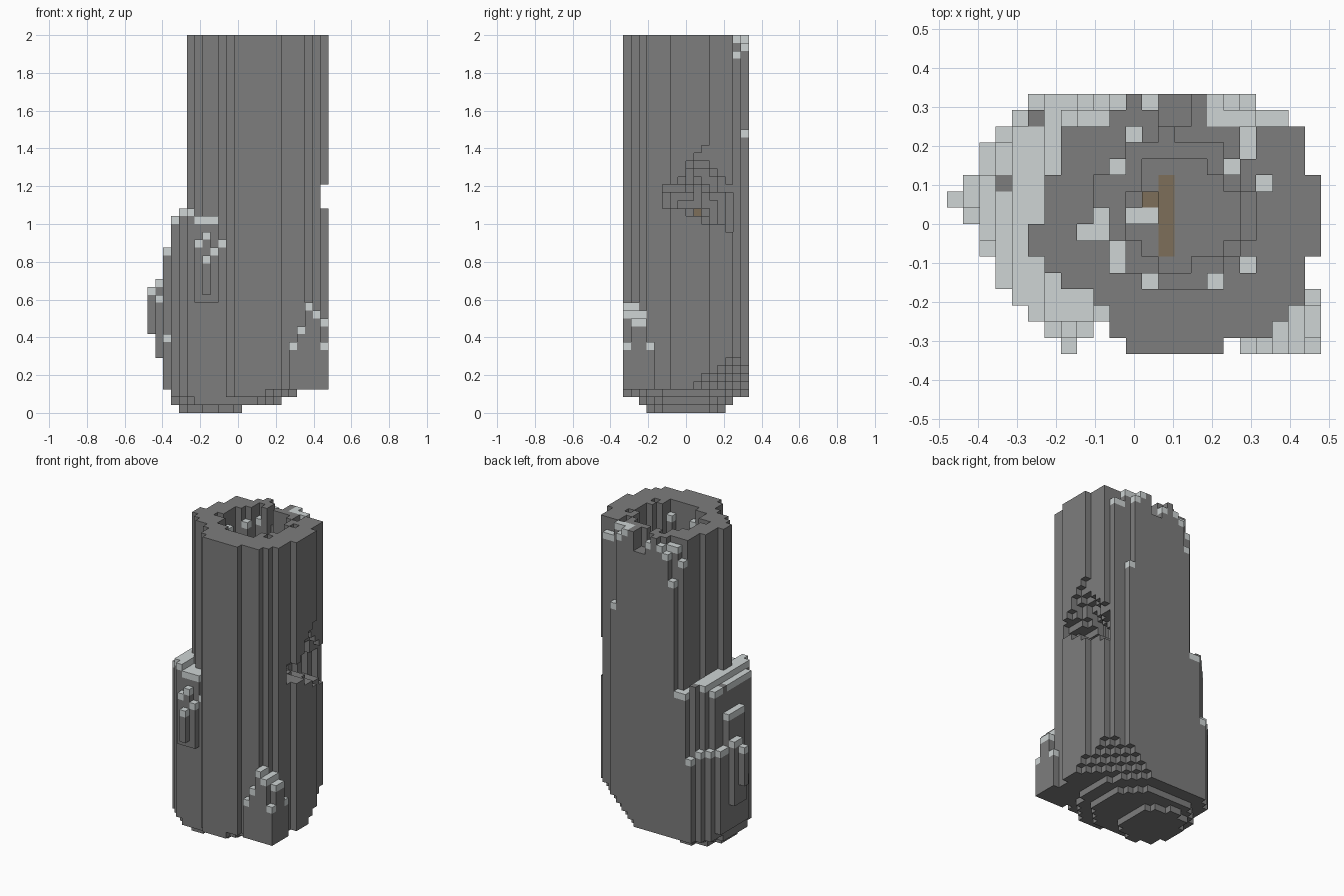
import bpy, bmesh
from mathutils import Vector

if "Cube" in bpy.data.objects:
    bpy.data.objects.remove(bpy.data.objects["Cube"], do_unlink=True)

S = 1 / 24                      # block size
NX, NY, NZ = 23, 16, 48
DARK, PALE, BROWN = 0, 1, 2


def material(name, rgb):
    m = bpy.data.materials.new(name)
    m.use_nodes = True
    col = (*rgb, 1)
    m.diffuse_color = col
    m.node_tree.nodes["Principled BSDF"].inputs["Base Color"].default_value = col
    return m


MATS = [material("dark_grey", (.205, .205, .205)),
        material("pale_grey", (.62, .66, .66)),
        material("brown", (.205, .158, .1))]

# Plan outline of each block row, front to back
TRUNK_LEFT = [11, 10, 10, 9, 7, 6, 5, 5, 6, 6, 6, 7, 7, 7, 7, 8]
TRUNK_RIGHT = [17, 20, 21, 22, 22, 22, 23, 23, 23, 23, 23, 22, 22, 22, 21, 19]
ROOT_LEFT = [7, 6, 5, 4, 3, 3, 2, 2, 1, 0, 1, 2, 2, 3, 4, 5]

# Underside layers: centre x, radius x, radius y
UNDERSIDE = [(-.14, .18, .19), (-.06, .3, .27), (-.02, .34, .35), (.04, .47, .37)]

# Worn blocks on the inner rim
WORN = {(11, 13), (10, 11), (8, 7), (9, 8), (9, 7), (10, 5), (10, 6), (12, 4),
        (16, 4), (18, 5), (19, 10), (17, 11), (18, 12), (18, 13)}

# Tops of the broken back wall
BACK_TOPS = {(10, 15): 47, (9, 15): 46, (8, 15): 42, (12, 15): 47, (17, 15): 47,
             (18, 15): 36, (19, 14): 46, (20, 14): 46,
             (7, 14): 45, (8, 14): 47, (9, 14): 47}

# Side root blocks that stop lower than their neighbours
LOW_ROOT = {(7, 0): 20, (6, 1): 22, (7, 1): 23, (8, 1): 21, (9, 2): 22,
            (2, 6): 10, (1, 8): 15, (2, 11): 16, (2, 12): 16, (3, 13): 16,
            (4, 14): 16, (5, 15): 15}
BARE_ROOT = {(3, 10), (5, 14)}


def centre(i, j, k):
    return (i - 11) * S, (j - 7.5) * S, (k + .5) * S


def under_cut(i, j, k):
    x, y, _ = centre(i, j, k)
    if k < 8 and x + y > .38 + .04 * k:
        return True
    if k >= len(UNDERSIDE) or (k > 1 and x < 0):
        return False
    cx, rx, ry = UNDERSIDE[k]
    return ((x - cx) / rx) ** 2 + (y / ry) ** 2 > 1


def in_hollow(i, j, k):
    x, y, _ = centre(i, j, k)
    shaft = k >= 25 and (x - .12) ** 2 + (y - .03) ** 2 < .14 ** 2
    basin = k >= 43 and (x - .1) ** 2 + (y - .03) ** 2 < .2 ** 2
    return shaft or basin


def in_side_hole(i, j, k):
    # Ragged opening that narrows from the outer wall to the shaft
    x, y, z = centre(i, j, k)
    if x < .12:
        return False
    t = .2 + .8 * max(0, x - .24) / .22
    y = .05 + (y - .05) / t
    z = 1.065 + (z - 1.065) / t
    low = 1.08 - .42 * max(0, y + .05)
    high = max(1.215, 1.42 - 1.3 * abs(y - .1))
    return -.18 < y < .34 and low < z < high


def trunk_top(i, j):
    if (i, j) in BACK_TOPS:
        return BACK_TOPS[i, j]
    if j >= 14 and i in (13, 14):
        return NZ - 3                       # notch in the back rim
    return NZ - 2 if (i, j) in WORN else NZ


def pale_top(i, j):
    return (i, j) in WORN or (i, j) in BACK_TOPS or (j >= 14 and i >= 16)


trunk, side_root, front_root, floor = {}, {}, {}, {}

# Hollow trunk
for j in range(NY):
    for i in range(TRUNK_LEFT[j], TRUNK_RIGHT[j]):
        top = trunk_top(i, j)
        for k in range(top):
            if under_cut(i, j, k) or in_side_hole(i, j, k):
                continue
            if in_hollow(i, j, k) and (i, j) not in WORN:
                continue
            trunk[i, j, k] = PALE if k == top - 1 and pale_top(i, j) else DARK

# Stepped root wrapped round one side
for j in range(NY):
    for i in range(ROOT_LEFT[j], TRUNK_LEFT[j]):
        if (j == 0 and i > 7) or (j == 1 and i > 8):
            continue
        top = {0: 16, 1: 17, 2: 21, 4: 26, 5: 26}.get(i, 25)
        top = LOW_ROOT.get((i, j), top)
        low = {0: 10, 1: 7, 2: 3}.get(i, 0)
        if j < 2:
            low = 15 - j
        for k in range(low, top):
            if not under_cut(i, j, k):
                pale = k == top - 1 and (i, j) not in BARE_ROOT
                side_root[i, j, k] = PALE if pale else DARK

# Small peaked root at the front corner
PEAK = {18: 9, 19: 11, 20: 14, 21: 13, 22: 9}
for j in range(4):
    for i in range(max(18, TRUNK_RIGHT[j]), NX):
        top = 12 if i == 22 and j in (1, 2) else PEAK[i]
        for k in range(3, top):
            front_root[i, j, k] = PALE if k == top - 1 else DARK

# Floor of the hollow
for j in range(6, 11):
    floor[13, j, 24] = BROWN
floor[12, 9, 25] = BROWN
for i in (11, 12):
    floor[i, 8, 25] = PALE
for key in floor:
    trunk.pop(key, None)

PARTS = {"hollow_trunk": trunk, "side_root": side_root,
         "front_root": front_root, "hollow_floor": floor}
SOLID = set().union(*PARTS.values())
DIRS = [(a, s) for a in range(3) for s in (0, 1)]


def build(name, blocks):
    bm = bmesh.new()
    verts = {}

    def vert(p):
        if p not in verts:
            verts[p] = bm.verts.new(Vector((p[0] - 11.5, p[1] - 8, p[2])) * S)
        return verts[p]

    for cell, mat in blocks.items():
        for axis, side in DIRS:
            near = list(cell)
            near[axis] += 2 * side - 1
            if tuple(near) in SOLID:
                continue
            u, v = (axis + 1) % 3, (axis + 2) % 3
            ring = []
            for du, dv in ((0, 0), (1, 0), (1, 1), (0, 1)):
                p = list(cell)
                p[axis] += side
                p[u] += du
                p[v] += dv
                ring.append(vert(tuple(p)))
            face = bm.faces.new(ring if side else ring[::-1])
            face.material_index = mat
    mesh = bpy.data.meshes.new(name)
    bm.to_mesh(mesh)
    bm.free()
    for m in MATS:
        mesh.materials.append(m)
    bpy.context.collection.objects.link(bpy.data.objects.new(name, mesh))


for part, blocks in PARTS.items():
    build(part, blocks)
